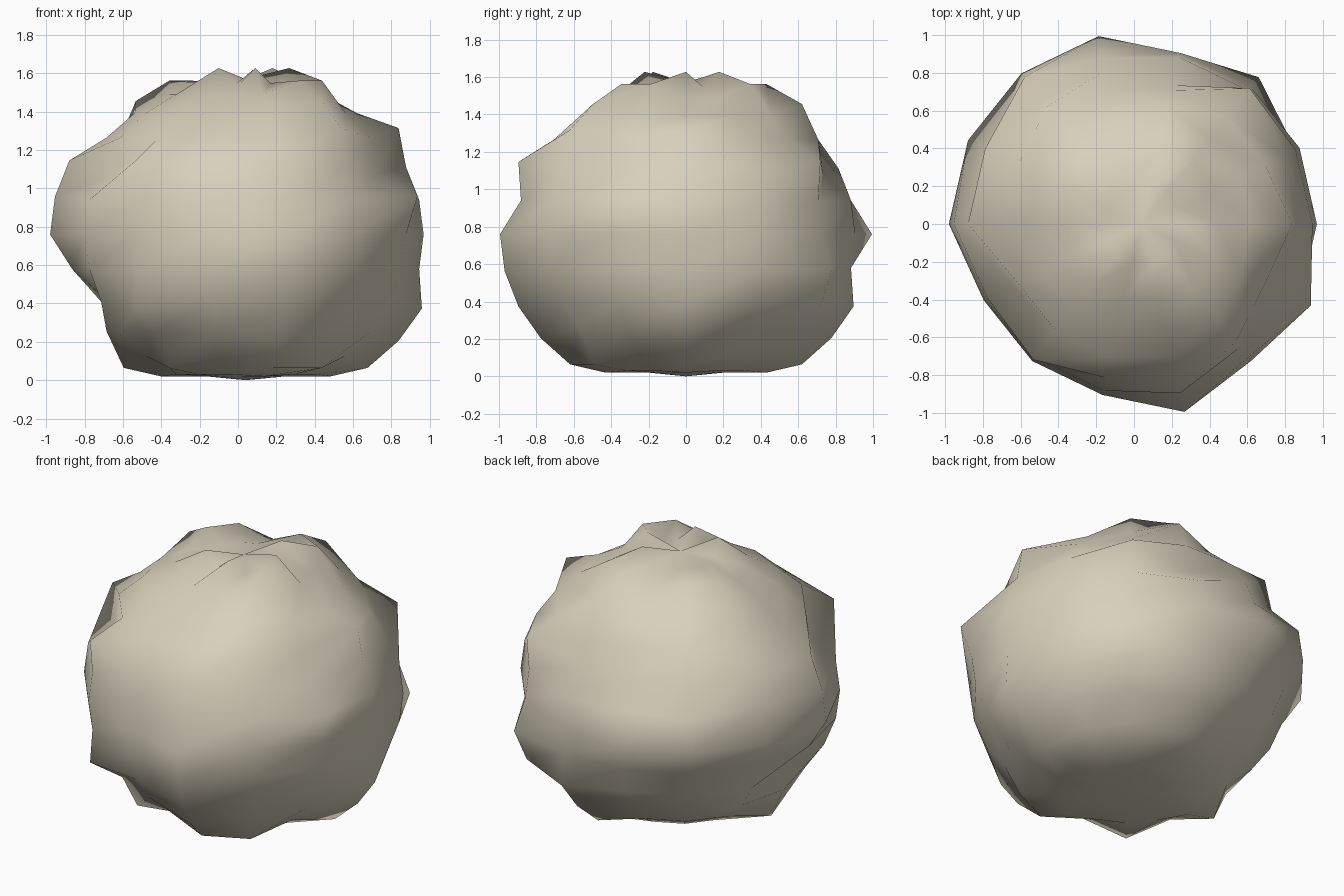
import bpy, bmesh, math

if "Cube" in bpy.data.objects:
    bpy.data.objects.remove(bpy.data.objects["Cube"])

SEG = 14                      # columns round and rings high
STEP = 2 * math.pi / SEG      # angle between columns
LAT = math.pi / SEG           # angle between rings
WIDE, TALL = 1.02, 0.89       # half sizes of the boulder at its bumps
CX, CZ = 0.04, 0.76

# columns that bulge fully, for each ring from top to bottom
bumps = {
    6: (0, 2, 9, 11), 5: (2, 3, 5, 6, 12, 13), 4: (3, 6, 12),
    3: (0, 5, 12), 2: (2, 6, 7, 9, 11), 1: (5, 7, 13),
    0: (4, 5, 6, 7, 11), -1: (2, 11), -2: (0, 2, 3, 9, 11),
    -3: (0, 3, 11), -4: (0, 3, 7, 9, 11, 12), -5: (0, 3, 7, 11),
}
# (ring, column) of the deep dents
dents = {(2, 3), (2, 8), (2, 13), (-2, 7)}


def bulge(ring, col):
    """Distance of a point from the middle, 1 at the bumps."""
    if col in bumps.get(ring, ()):
        return 1.0
    return 0.82 if (ring, col) in dents else 0.91


def point(ring, col):
    f = bulge(ring, col)
    r = WIDE * f * math.cos(ring * LAT)
    z = max(CZ + TALL * f * math.sin(ring * LAT), 0.02)   # flattened underside
    return (CX + r * math.cos(col * STEP), r * math.sin(col * STEP), z)


# Lumpy boulder: rings of points joined from the underside to the top
bm = bmesh.new()
rings = [[bm.verts.new(point(k, c)) for c in range(SEG)] for k in range(-6, 7)]
bottom = bm.verts.new((CX, 0, 0))
top = bm.verts.new((CX, 0, CZ + TALL * 0.91))
for c in range(SEG):
    d = (c + 1) % SEG
    bm.faces.new((bottom, rings[0][d], rings[0][c]))
    bm.faces.new((top, rings[-1][c], rings[-1][d]))
    for a, b in zip(rings, rings[1:]):
        bm.faces.new((a[c], a[d], b[d], b[c]))
for f in bm.faces:
    f.smooth = True
bmesh.ops.recalc_face_normals(bm, faces=bm.faces)

mesh = bpy.data.meshes.new("boulder")
bm.to_mesh(mesh)
bm.free()
stone = bpy.data.materials.new("pale stone")
stone.diffuse_color = (0.68, 0.63, 0.50, 1)
stone.use_nodes = True
stone.node_tree.nodes["Principled BSDF"].inputs["Base Color"].default_value = stone.diffuse_color
mesh.materials.append(stone)
obj = bpy.data.objects.new("boulder", mesh)
bpy.context.collection.objects.link(obj)
